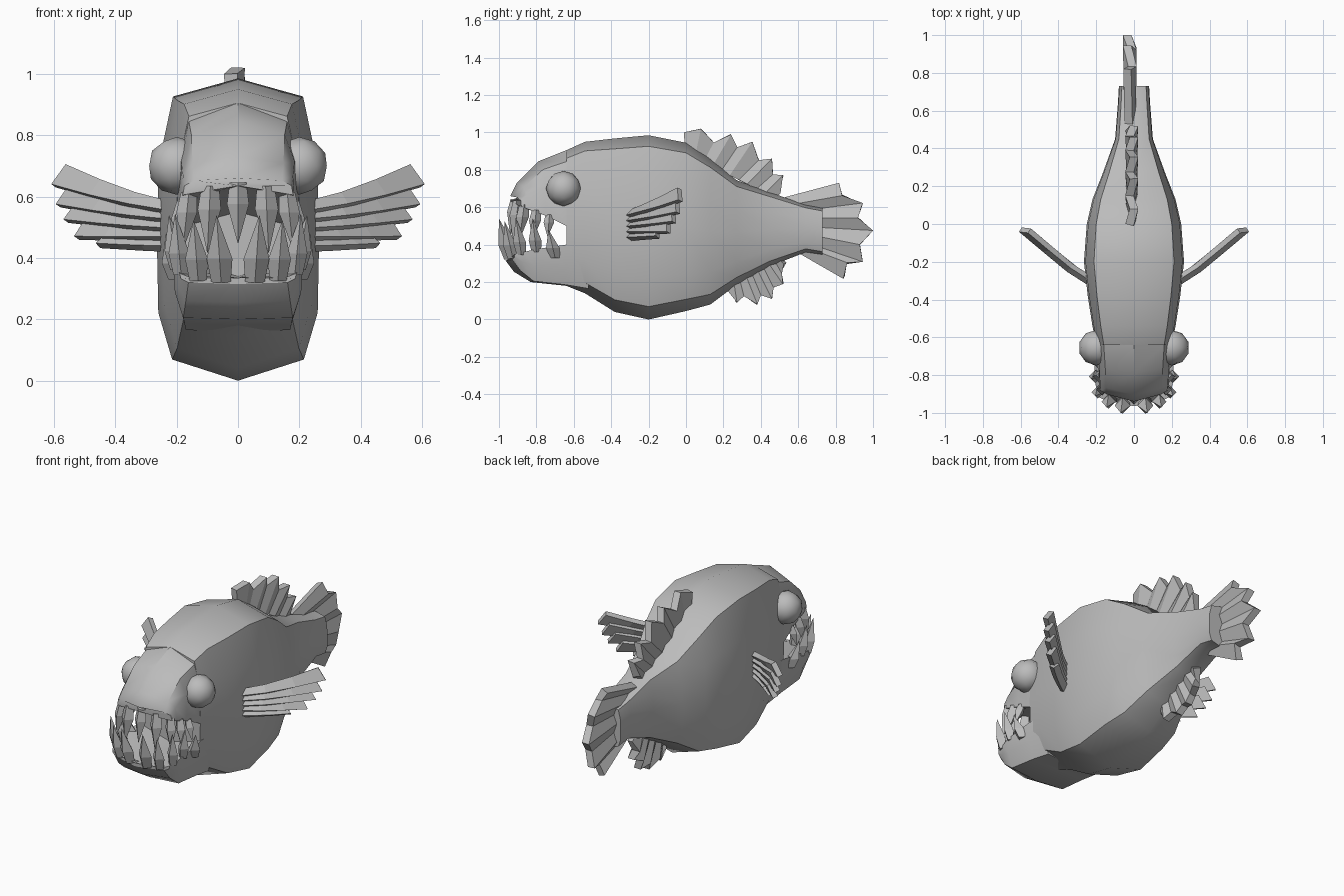
import bpy, bmesh, math
from mathutils import Vector

if "Cube" in bpy.data.objects:
    bpy.data.objects.remove(bpy.data.objects["Cube"])

grey = bpy.data.materials.new("fish grey")
grey.diffuse_color = (0.5, 0.5, 0.5, 1)
grey.use_nodes = True
grey.node_tree.nodes["Principled BSDF"].inputs["Base Color"].default_value = grey.diffuse_color


def finish(name, bm, smooth=None, solid=0, mirror=False):
    bmesh.ops.recalc_face_normals(bm, faces=bm.faces[:])
    me = bpy.data.meshes.new(name)
    bm.to_mesh(me)
    bm.free()
    me.materials.append(grey)
    if smooth:
        for p in me.polygons:
            p.use_smooth = True
        me.set_sharp_from_angle(angle=math.radians(smooth))
    ob = bpy.data.objects.new(name, me)
    bpy.context.collection.objects.link(ob)
    if solid:
        m = ob.modifiers.new("thickness", 'SOLIDIFY')
        m.thickness, m.offset = solid, 0
    if mirror:
        ob.modifiers.new("mirror", 'MIRROR')
    return ob


def loft(name, halves, smooth):
    """Closed loft through half sections that start and end on x = 0."""
    bm = bmesh.new()
    rings = []
    for half in halves:
        full = half + [(-x, y, z) for x, y, z in half[-2:0:-1]]
        rings.append([bm.verts.new(p) for p in full])
    n = len(rings[0])
    for a, b in zip(rings, rings[1:]):
        for i in range(n):
            j = (i + 1) % n
            bm.faces.new((a[i], a[j], b[j], b[i]))
    bm.faces.new(rings[0])
    bm.faces.new(rings[-1])
    return finish(name, bm, smooth)


# Body: boxy rounded sections from the back of the mouth to the tail stalk
section = [(0, 1), (.8, .88), (.97, .45), (1, 0), (.98, -.55), (.81, -.86), (0, -1)]
body = [(-.64, .2, .905, .18), (-.54, .22, .95, .14), (-.38, .245, .968, .04),
        (-.2, .265, .985, 0), (0, .25, .945, .045), (.13, .22, .86, .08),
        (.27, .165, .745, .185), (.45, .1, .68, .285), (.64, .085, .612, .36),
        (.73, .08, .595, .345)]
loft("body", [[(w * sx, y, (t + b) / 2 + (t - b) / 2 * sz) for sx, sz in section]
              for y, w, t, b in body], 35)


def swept(pts, y, sweep, w):
    """Bends a section back at the sides so the snout is rounded in plan."""
    return [(x, y + sweep * (x / w) ** 2, z) for x, z in pts]


# Upper head: y, sweep, half width, top, lip height at the centre, at the side
head = [(-.94, .06, .18, .66, .635, .605), (-.905, .06, .185, .73, .63, .59),
        (-.79, .04, .19, .845, .6, .555), (-.64, 0, .2, .905, .55, .5),
        (-.52, 0, .21, .94, .5, .47)]
loft("upper_head", [swept([(0, t), (.8 * w, t - .15 * (t - s)), (.97 * w, t - .45 * (t - s)),
                           (w, s), (.85 * w, s + .005), (0, c)], y, k, w)
                    for y, k, w, t, c, s in head], 35)

# Lower jaw: y, sweep, half width, lip at the centre, lip at the side, bottom
jaw = [(-.965, .05, .19, .335, .35, .315), (-.92, .05, .2, .335, .36, .255),
       (-.83, .02, .21, .335, .375, .2), (-.64, 0, .205, .34, .4, .18),
       (-.52, 0, .2, .34, .4, .16)]
loft("lower_jaw", [swept([(0, c), (.8 * w, s - .015), (w, s), (.98 * w, (s + b) / 2),
                          (.85 * w, b + .005), (0, b)], y, k, w)
                   for y, k, w, c, s, b in jaw], 35)


# Teeth: four sided spikes along the lips
def tooth(bm, base, tip, r):
    base, tip = Vector(base), Vector(tip)
    rings = []
    for f, s in ((0, .75), (.35, 1)):
        c = base.lerp(tip, f)
        rings.append([bm.verts.new(c + Vector((math.cos(a) * r * s, math.sin(a) * r * s, 0)))
                      for a in (0, math.pi / 2, math.pi, 3 * math.pi / 2)])
    top = bm.verts.new(tip)
    bm.faces.new(rings[0])
    for i in range(4):
        j = (i + 1) % 4
        bm.faces.new((rings[0][i], rings[0][j], rings[1][j], rings[1][i]))
        bm.faces.new((rings[1][i], rings[1][j], top))


def tooth_row(name, row, direction):
    bm = bmesh.new()
    for x, y, z, tx, ty, length, r in row:
        for s in ((1, -1) if x else (1,)):
            tooth(bm, (s * x, y, z), (s * tx, ty, z + direction * length), r)
    finish(name, bm)


tooth_row("upper_teeth", [(0, -.91, .645, 0, -.94, .2, .036), (.09, -.895, .635, .1, -.925, .22, .038),
                          (.16, -.865, .615, .18, -.89, .19, .034), (.175, -.8, .585, .205, -.82, .16, .032),
                          (.18, -.73, .56, .215, -.74, .12, .028)], -1)
tooth_row("lower_teeth", [(.055, -.94, .32, .07, -1, .22, .042), (.13, -.925, .325, .145, -.97, .2, .037),
                          (.185, -.88, .345, .205, -.91, .2, .034), (.195, -.8, .36, .225, -.82, .18, .034),
                          (.2, -.7, .33, .235, -.735, .15, .036)], 1)

# Eyes
for s, side in ((1, "right"), (-1, "left")):
    bm = bmesh.new()
    bmesh.ops.create_icosphere(bm, subdivisions=2, radius=.094)
    bmesh.ops.translate(bm, verts=bm.verts[:], vec=(s * .2, -.655, .7))
    finish(side + "_eye", bm, 40)


# Middle fins: pleated fans between a root line and a jagged outline (y, z)
def fan(name, root_a, root_b, tips, x, pleat=.012, thick=.045):
    bm = bmesh.new()
    rays = []
    for i, (y, z) in enumerate(tips):
        f = i / (len(tips) - 1)
        ry = root_a[0] + (root_b[0] - root_a[0]) * f
        rz = root_a[1] + (root_b[1] - root_a[1]) * f
        off = pleat * (1 if i % 2 else -1)
        rays.append((bm.verts.new((x + off * .5, ry, rz)), bm.verts.new((x + off, y, z))))
    for a, b in zip(rays, rays[1:]):
        bm.faces.new((a[0], a[1], b[1], b[0]))
    finish(name, bm, solid=thick)


fan("dorsal_fin", (0, .89), (.47, .65),
    [(-.005, 1.0), (.08, 1.02), (.15, .945), (.24, .99), (.275, .92), (.355, .95),
     (.39, .85), (.46, .86), (.465, .775), (.52, .77), (.5, .68)], -.012)
fan("anal_fin", (.22, .21), (.5, .33),
    [(.235, .155), (.27, .09), (.31, .125), (.38, .08), (.4, .13), (.46, .11),
     (.465, .17), (.52, .19), (.505, .24), (.53, .3)], -.012)
fan("tail_fin", (.53, .645), (.61, .36),
    [(.82, .722), (.835, .665), (.945, .62), (.92, .545), (1.0, .475), (.93, .4),
     (.945, .31), (.86, .3), (.845, .225)], -.022, .014)

# Side fins: five overlapping rays stepping down, curved outward and back
ends = [((.56, .7), (.595, .635)), ((.545, .64), (.58, .57)), ((.52, .585), (.555, .52)),
        ((.49, .53), (.52, .465)), ((.42, .48), (.45, .44))]


def sweep_y(x):
    return -.29 + (x - .25) * .65 if x < .34 else -.232 + (x - .34) * .84


bm = bmesh.new()
for i, pair in enumerate(ends):
    cols = []
    for t in (0, .3, .65, 1):
        col = []
        for k, (tx, tz) in enumerate(pair):
            x = .24 + (tx - .24) * t
            rz = .58 - .03 * (i + k)
            tilt = .012 if k else -.012
            col.append(bm.verts.new((x + tilt * .5, sweep_y(x) - tilt, rz + (tz - rz) * t ** 1.25)))
        cols.append(col)
    for a, b in zip(cols, cols[1:]):
        bm.faces.new((a[0], a[1], b[1], b[0]))
finish("side_fins", bm, solid=.03, mirror=True)
